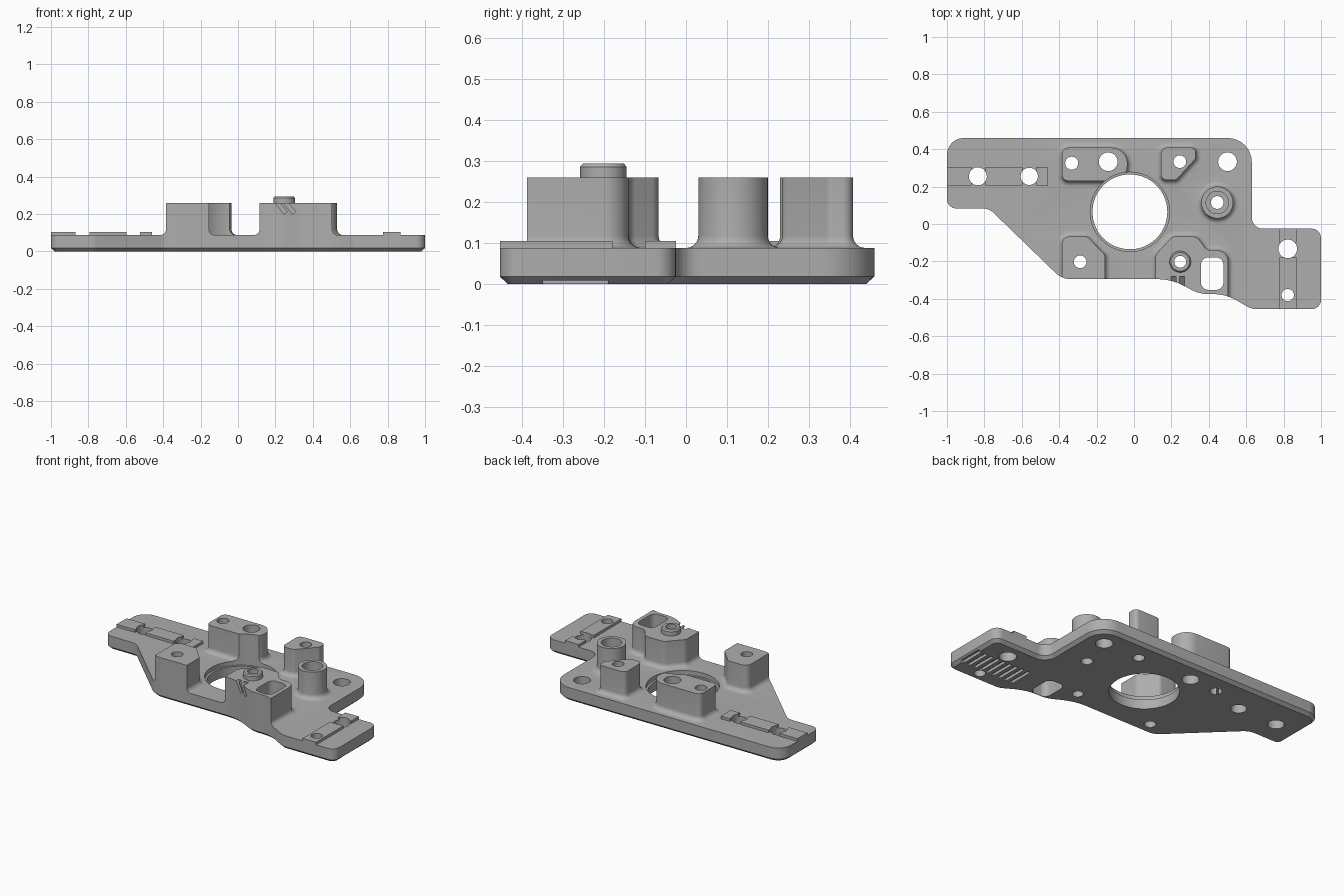
import bpy
import bmesh
from math import sin, cos, pi, radians
from mathutils import Vector, Matrix

cube = bpy.data.objects.get("Cube")
if cube:
    bpy.data.objects.remove(cube)

grey = bpy.data.materials.new("plain_grey")
grey.use_nodes = True
COLOUR = (0.42, 0.42, 0.42, 1)
grey.diffuse_color = COLOUR
grey.node_tree.nodes["Principled BSDF"].inputs["Base Color"].default_value = COLOUR

TOP, BOSS, RAIL = 0.088, 0.26, 0.105


def make(name, bm):
    bmesh.ops.recalc_face_normals(bm, faces=bm.faces)
    mesh = bpy.data.meshes.new(name)
    bm.to_mesh(mesh)
    bm.free()
    mesh.materials.append(grey)
    ob = bpy.data.objects.new(name, mesh)
    bpy.context.collection.objects.link(ob)
    return ob


def rounded(corners, off=0.0, segs=8):
    """Counter-clockwise corners (x, y, radius), grown by off and rounded."""
    out = []
    n = len(corners)
    for i, (x, y, r) in enumerate(corners):
        p = Vector((x, y))
        a = (p - Vector(corners[i - 1][:2])).normalized()
        b = (Vector(corners[(i + 1) % n][:2]) - p).normalized()
        na, nb = Vector((a.y, -a.x)), Vector((b.y, -b.x))
        side = 1 if a.x * b.y - a.y * b.x > 0 else -1
        miter = (na + nb) / (1 + na.dot(nb))
        r = max(r + side * off, 0.004)
        centre = p + miter * (off - side * r)
        turn = na.angle_signed(nb)
        for k in range(segs + 1):
            ang = -turn * k / segs
            out.append(centre + side * r * (Matrix.Rotation(ang, 2) @ na))
    return out


def loft(name, corners, levels):
    """Stack rounded outlines at (offset, z) levels and cap both ends."""
    bm = bmesh.new()
    rings = [[bm.verts.new((p.x, p.y, z)) for p in rounded(corners, off)]
             for off, z in levels]
    stitch(bm, rings)
    return make(name, bm)


def lathe(name, x, y, profile, segs=48):
    """Closed turned solid from (radius, z) points."""
    bm = bmesh.new()
    rings = [[bm.verts.new((x + r * cos(2 * pi * k / segs), y + r * sin(2 * pi * k / segs), z))
              for k in range(segs)] for r, z in profile]
    stitch(bm, rings)
    return make(name, bm)


def stitch(bm, rings):
    n = len(rings[0])
    for lo, hi in zip(rings, rings[1:]):
        for k in range(n):
            bm.faces.new((lo[k], lo[(k + 1) % n], hi[(k + 1) % n], hi[k]))
    bm.faces.new(rings[0][::-1])
    bm.faces.new(rings[-1])


def box(name, x0, x1, y0, y1, z0, z1, tilt=0):
    bm = bmesh.new()
    m = (Matrix.Translation(((x0 + x1) / 2, (y0 + y1) / 2, (z0 + z1) / 2))
         @ Matrix.Rotation(tilt, 4, 'Y')
         @ Matrix.Diagonal((x1 - x0, y1 - y0, z1 - z0, 1)))
    bmesh.ops.create_cube(bm, size=1, matrix=m)
    return make(name, bm)


def combine(body, parts, operation):
    """Apply booleans one by one and drop the helper parts."""
    for part in parts:
        mod = body.modifiers.new("cut", 'BOOLEAN')
        mod.operation, mod.solver, mod.object = operation, 'EXACT', part
        deps = bpy.context.evaluated_depsgraph_get()
        mesh = bpy.data.meshes.new_from_object(body.evaluated_get(deps))
        body.modifiers.remove(mod)
        body.data = mesh
        bpy.data.objects.remove(part)


# Outline of the whole plate
outline = [(-1, 0.083, 0.05), (-0.775, 0.083, 0.08), (-0.385, -0.295, 0.12),
           (0.20, -0.295, 0.3), (0.35, -0.375, 0.2), (0.49, -0.375, 0.25),
           (0.63, -0.455, 0.1), (1, -0.455, 0.05), (1, -0.025, 0.05),
           (0.63, -0.025, 0.06), (0.63, 0.46, 0.13), (-1, 0.46, 0.09)]
trim = loft("trim", outline, [(-0.02, 0), (0, 0.018), (0, 0.4)])

# Slab with filleted bosses, trimmed later to the outline
body = box("mounting_plate", -1.2, 1.2, -0.7, 0.7, -0.1, TOP)
F = 0.03
steps = [i * pi / 12 for i in range(7)]
fillet = [(F, 0.05)] + [(F * (1 - sin(a)), TOP + F * (1 - cos(a))) for a in steps] + [(0, BOSS)]
rear_left_boss = [(-0.385, 0.23, 0.035), (-0.035, 0.23, 0.085),
                  (-0.035, 0.408, 0.085), (-0.385, 0.408, 0.035)]
rear_right_boss = [(0.145, 0.235, 0.03), (0.225, 0.235, 0.03), (0.33, 0.35, 0.025),
                   (0.33, 0.408, 0.025), (0.145, 0.408, 0.03)]
front_left_boss = [(-0.385, -0.4, 0.03), (-0.155, -0.4, 0.03), (-0.155, -0.165, 0.03),
                   (-0.25, -0.067, 0.03), (-0.385, -0.067, 0.04)]
front_right_boss = [(0.115, -0.5, 0.03), (0.503, -0.5, 0.03), (0.503, -0.14, 0.06),
                    (0.39, -0.14, 0.04), (0.335, -0.067, 0.04), (0.205, -0.067, 0.04),
                    (0.115, -0.165, 0.04)]
bosses = [loft("boss", c, fillet) for c in
          (rear_left_boss, rear_right_boss, front_left_boss, front_right_boss)]
bosses.append(lathe("round_boss", 0.445, 0.115, [(0.085 + o, z) for o, z in fillet]))
bosses.append(lathe("spigot", 0.247, -0.202,
                    [(0.057, 0.2), (0.057, 0.286), (0.05, 0.294)]))

# Raised rail segments on both end tabs
rails = [box("rail", a, b, 0.205, 0.305, 0.05, RAIL)
         for a, b in ((-1.1, -0.87), (-0.795, -0.597), (-0.523, -0.46))]
rails += [box("rail", 0.775, 0.87, a, b, 0.05, RAIL)
          for a, b in ((-0.6, -0.18), (-0.1, 0.05))]
combine(body, bosses + rails, 'UNION')
combine(body, [trim], 'INTERSECT')

# Through holes (x, y, radius)
holes = [(-0.835, 0.255, 0.048), (-0.56, 0.255, 0.046), (-0.333, 0.325, 0.035),
         (-0.138, 0.333, 0.05), (0.245, 0.333, 0.034), (0.5, 0.333, 0.05),
         (-0.288, -0.202, 0.034), (0.247, -0.202, 0.032), (0.822, -0.133, 0.05),
         (0.822, -0.38, 0.033)]
cuts = [lathe("hole", x, y, [(r, -0.1), (r, 0.5)], 32) for x, y, r in holes]
cuts.append(lathe("stepped_hole", 0.445, 0.115,
                  [(0.034, -0.1), (0.034, 0.2), (0.06, 0.201), (0.06, 0.5)]))
cuts.append(lathe("main_opening", -0.022, 0.065,
                  [(0.2, -0.1), (0.2, 0.06), (0.212, 0.061), (0.212, 0.5)], 96))

# Rectangular window through the front right boss
cuts.append(loft("window", [(0.358, -0.352, 0.04), (0.478, -0.352, 0.04),
                            (0.478, -0.178, 0.04), (0.358, -0.178, 0.04)],
                 [(0, -0.1), (0, 0.5)]))

# Slanted notches on the front boss and grooves under the right tab
for x in (0.225, 0.27):
    cuts.append(box("notch", x - 0.011, x + 0.011, -0.4, -0.28, 0.195, 0.29, radians(-38)))
for i in range(9):
    x = 0.979 - i * 0.045
    cuts.append(box("groove", x - 0.011, x + 0.011, -0.35, -0.19, -0.05, 0.018))
combine(body, cuts, 'DIFFERENCE')

# Smooth rounded walls, keep hard edges
body.data.materials.clear()
body.data.materials.append(grey)
for p in body.data.polygons:
    p.material_index = 0
bpy.ops.object.select_all(action='DESELECT')
body.select_set(True)
bpy.context.view_layer.objects.active = body
bpy.ops.object.shade_smooth_by_angle(angle=radians(30))
